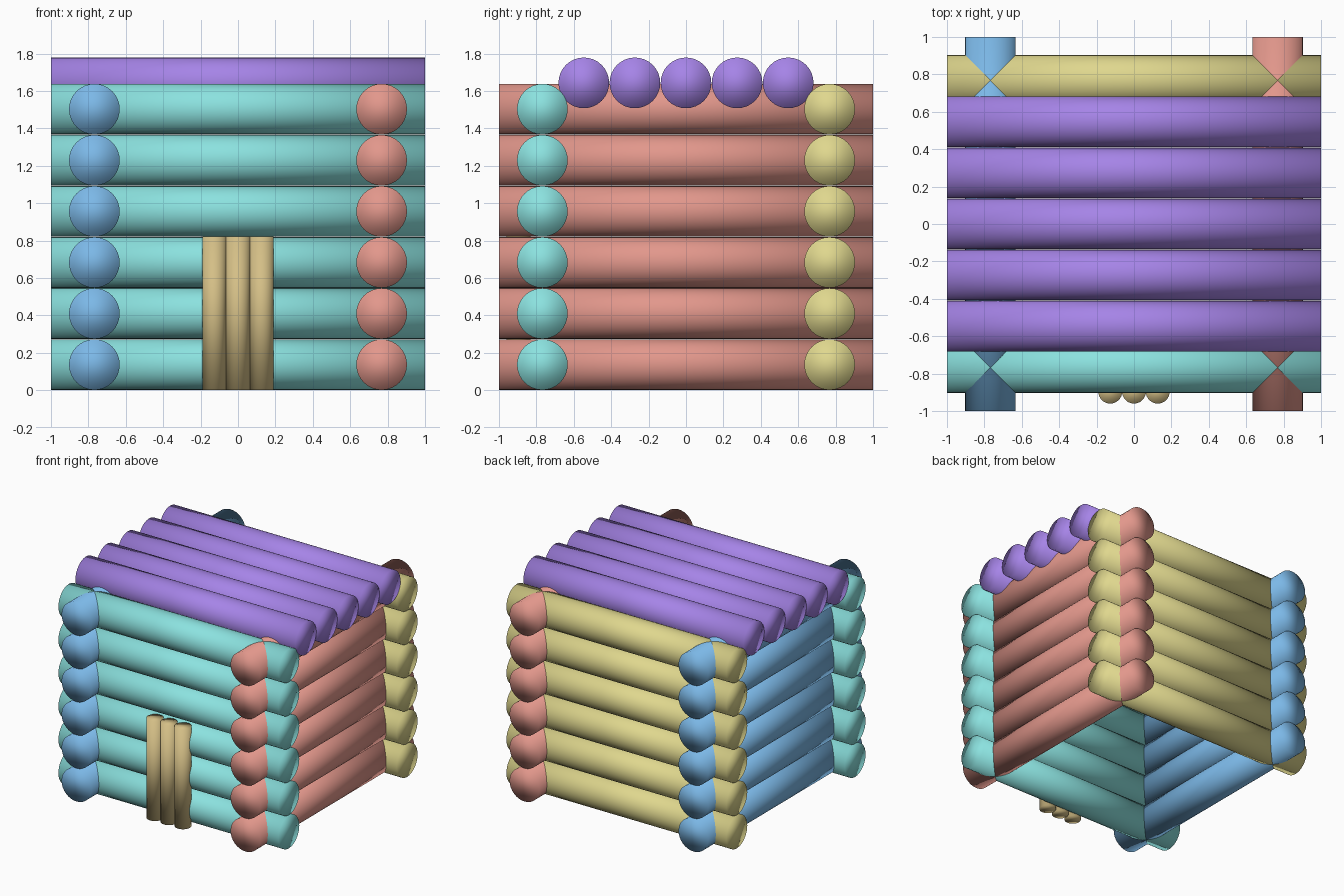
import bpy, bmesh
from mathutils import Matrix, Vector
from math import pi

if "Cube" in bpy.data.objects:
    bpy.data.objects.remove(bpy.data.objects["Cube"])

R = 0.1355       # log radius
STEP = 0.2732    # log spacing
WALL = 0.768     # distance of wall centre lines from the origin
ROWS = 6

ROT = {'x': Matrix.Rotation(pi / 2, 4, 'Y'),
       'y': Matrix.Rotation(pi / 2, 4, 'X'),
       'z': Matrix.Identity(4)}


def logs(name, centres, axis, radius, length, colour):
    """One object made of equal round logs, softly shaded over the ends."""
    bm = bmesh.new()
    for c in centres:
        bmesh.ops.create_cone(bm, cap_ends=True, segments=32,
                              radius1=radius, radius2=radius, depth=length,
                              matrix=Matrix.Translation(Vector(c)) @ ROT[axis])
    for f in bm.faces:
        f.smooth = True
    mesh = bpy.data.meshes.new(name)
    bm.to_mesh(mesh)
    bm.free()
    mat = bpy.data.materials.new(name + "_colour")
    mat.diffuse_color = (*colour, 1)
    mat.use_nodes = True
    mat.node_tree.nodes["Principled BSDF"].inputs["Base Color"].default_value = mat.diffuse_color
    mesh.materials.append(mat)
    obj = bpy.data.objects.new(name, mesh)
    bpy.context.collection.objects.link(obj)
    return obj


heights = [R + 0.001 + i * STEP for i in range(ROWS)]

# four walls of stacked logs crossing at the corners
logs("front_wall", [(0, -WALL, z) for z in heights], 'x', R, 2, (0.26, 0.76, 0.74))
logs("back_wall", [(0, WALL, z) for z in heights], 'x', R, 2, (0.74, 0.68, 0.27))
logs("left_wall", [(-WALL, 0, z) for z in heights], 'y', R, 2, (0.20, 0.48, 0.80))
logs("right_wall", [(WALL, 0, z) for z in heights], 'y', R, 2, (0.76, 0.31, 0.26))

# flat roof of five logs resting between the top wall logs
logs("roof", [(0, i * STEP, 1.643) for i in range(-2, 3)], 'x', R, 2, (0.38, 0.23, 0.80))

# door of three thin upright poles
logs("door", [(i * 0.127, -0.896, 0.412) for i in (-1, 0, 1)], 'z', 0.064, 0.82,
     (0.66, 0.52, 0.24))
